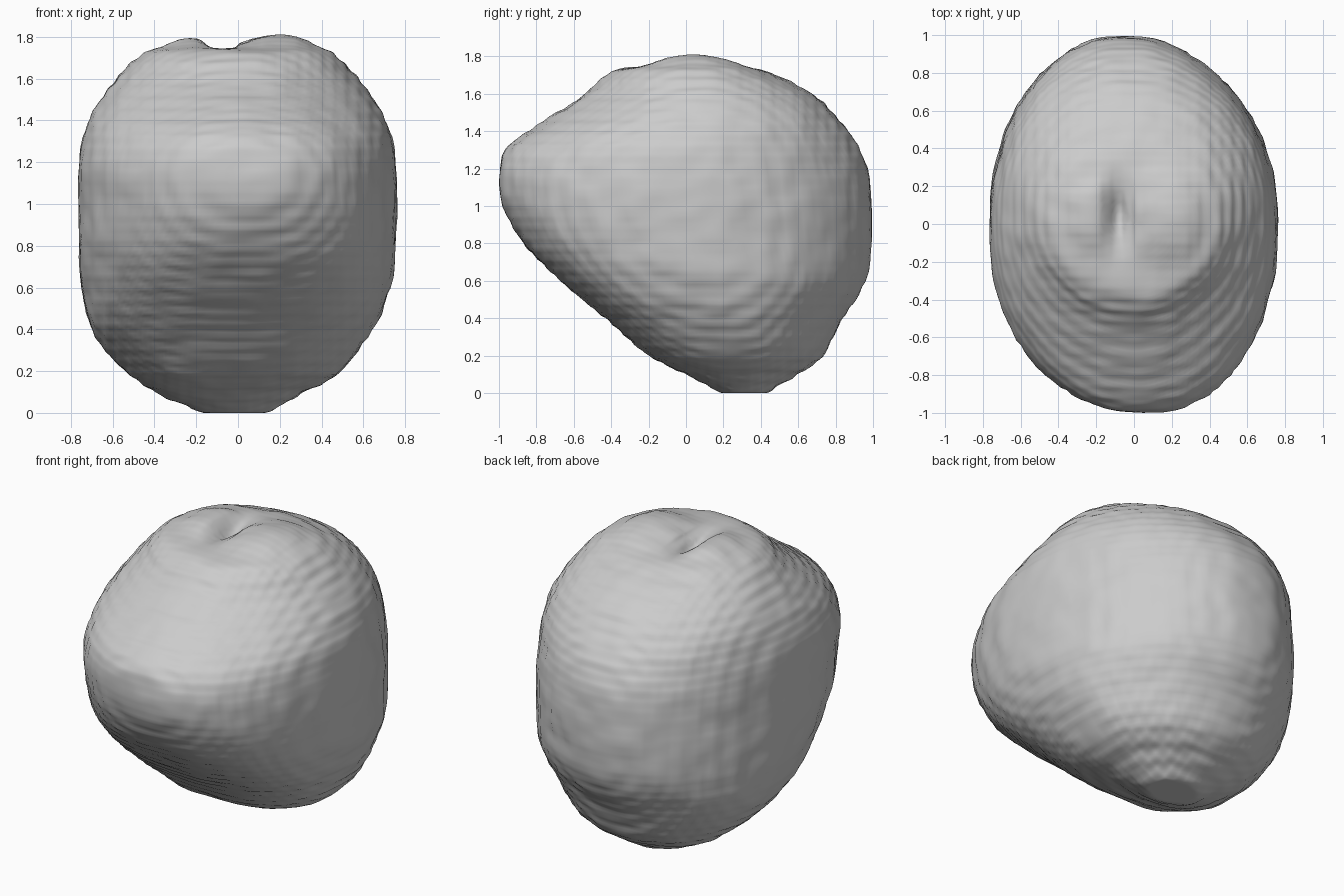
import bpy, bmesh, math
from mathutils import Vector, noise

old = bpy.data.objects.get("Cube")
if old:
    bpy.data.objects.remove(old, do_unlink=True)

# Level outlines of the boulder: height, front, back, right side, left side,
# then tapers of the front and back halves (under 1 is boxy, over 1 is pointed)
LEVELS = [
    (0.00, 0.29, 0.31, -0.03, -0.01, 1.0, 1.0),
    (0.00, 0.20, 0.42, -0.15, 0.12, 1.0, 1.0),
    (0.09, 0.02, 0.58, -0.38, 0.30, 0.9, 1.0),
    (0.20, -0.20, 0.73, -0.54, 0.49, 0.8, 1.0),
    (0.40, -0.43, 0.84, -0.70, 0.645, 0.77, 1.02),
    (0.60, -0.67, 0.96, -0.745, 0.725, 0.79, 1.02),
    (0.80, -0.87, 0.995, -0.765, 0.755, 0.86, 1.02),
    (1.00, -0.98, 0.995, -0.765, 0.765, 0.92, 1.0),
    (1.18, -1.00, 0.975, -0.765, 0.755, 0.94, 1.0),
    (1.32, -0.95, 0.92, -0.74, 0.735, 1.0, 0.98),
    (1.45, -0.77, 0.83, -0.69, 0.68, 1.04, 0.95),
    (1.60, -0.54, 0.67, -0.58, 0.57, 1.03, 0.93),
    (1.715, -0.40, 0.44, -0.45, 0.45, 1.0, 0.93),
    (1.75, -0.20, 0.27, -0.26, 0.28, 1.0, 0.95),
    (1.755, 0.01, 0.03, -0.01, 0.01, 1.0, 1.0),
]
SEGMENTS, STEPS = 160, 12
RIDGE = 0.058


def smooth_between(a, b, c, d, t):
    return b + 0.5 * t * (c - a + t * (2 * a - 5 * b + 4 * c - d + t * (3 * (b - c) + d - a)))


def level_at(i, t):
    last = len(LEVELS) - 1
    rows = [LEVELS[min(max(i + k, 0), last)] for k in (-1, 0, 1, 2)]
    return [smooth_between(*vals, t) for vals in zip(*rows)]


def power(v, p):
    return math.copysign(abs(v) ** p, v)


def hump(p, cx, cy, wx, wy):
    return math.exp(-((p.x - cx) / wx) ** 2 - ((p.y - cy) / wy) ** 2)


def weather(p):
    # Nose and tail lean slightly to opposite sides
    p.x -= 0.05 * p.y ** 3
    # Crown: two lobes with a short crease between them
    if p.z > 1.4:
        lobes = 0.062 * hump(p, 0.2, 0.05, 0.17, 0.22) + 0.04 * hump(p, -0.24, 0.04, 0.13, 0.22)
        p.z += lobes - 0.07 * hump(p, -0.08, 0.05, 0.06, 0.17)
    # Broad lumps, then fine stepped ridges
    out = (p - Vector((0, 0, 0.95))).normalized()
    p += out * (0.006 * noise.noise(p * 4) + 0.006 * noise.noise(p * 9))
    wave = 2 * math.pi / RIDGE
    p = Vector([c - 0.3 / wave * math.sin(wave * c) for c in p])
    p.z = max(p.z, 0)
    return p


# Stacked rings joined into a closed skin
bm = bmesh.new()
rings = []
for n in range((len(LEVELS) - 1) * STEPS + 1):
    i = min(n // STEPS, len(LEVELS) - 2)
    z, front, back, right, left, front_taper, back_taper = level_at(i, n / STEPS - i)
    ring = []
    for s in range(SEGMENTS):
        a = 2 * math.pi * s / SEGMENTS
        taper = back_taper if math.sin(a) > 0 else front_taper
        x = (left + right) / 2 + (left - right) / 2 * power(math.cos(a), taper)
        y = (front + back) / 2 + (back - front) / 2 * power(math.sin(a), taper)
        ring.append(bm.verts.new(weather(Vector((x, y, z)))))
    rings.append(ring)
for low, high in zip(rings, rings[1:]):
    for s in range(SEGMENTS):
        e = (s + 1) % SEGMENTS
        bm.faces.new((low[s], low[e], high[e], high[s]))
bm.faces.new(rings[0][::-1])
bm.faces.new(rings[-1])

bmesh.ops.recalc_face_normals(bm, faces=bm.faces[:])
mesh = bpy.data.meshes.new("boulder")
bm.to_mesh(mesh)
bm.free()
boulder = bpy.data.objects.new("boulder", mesh)
bpy.context.collection.objects.link(boulder)
for poly in mesh.polygons:
    poly.use_smooth = True

# Plain grey stone
stone = bpy.data.materials.new("stone grey")
stone.use_nodes = True
colour = (0.6, 0.6, 0.6, 1)
stone.diffuse_color = colour
stone.node_tree.nodes["Principled BSDF"].inputs["Base Color"].default_value = colour
mesh.materials.append(stone)
